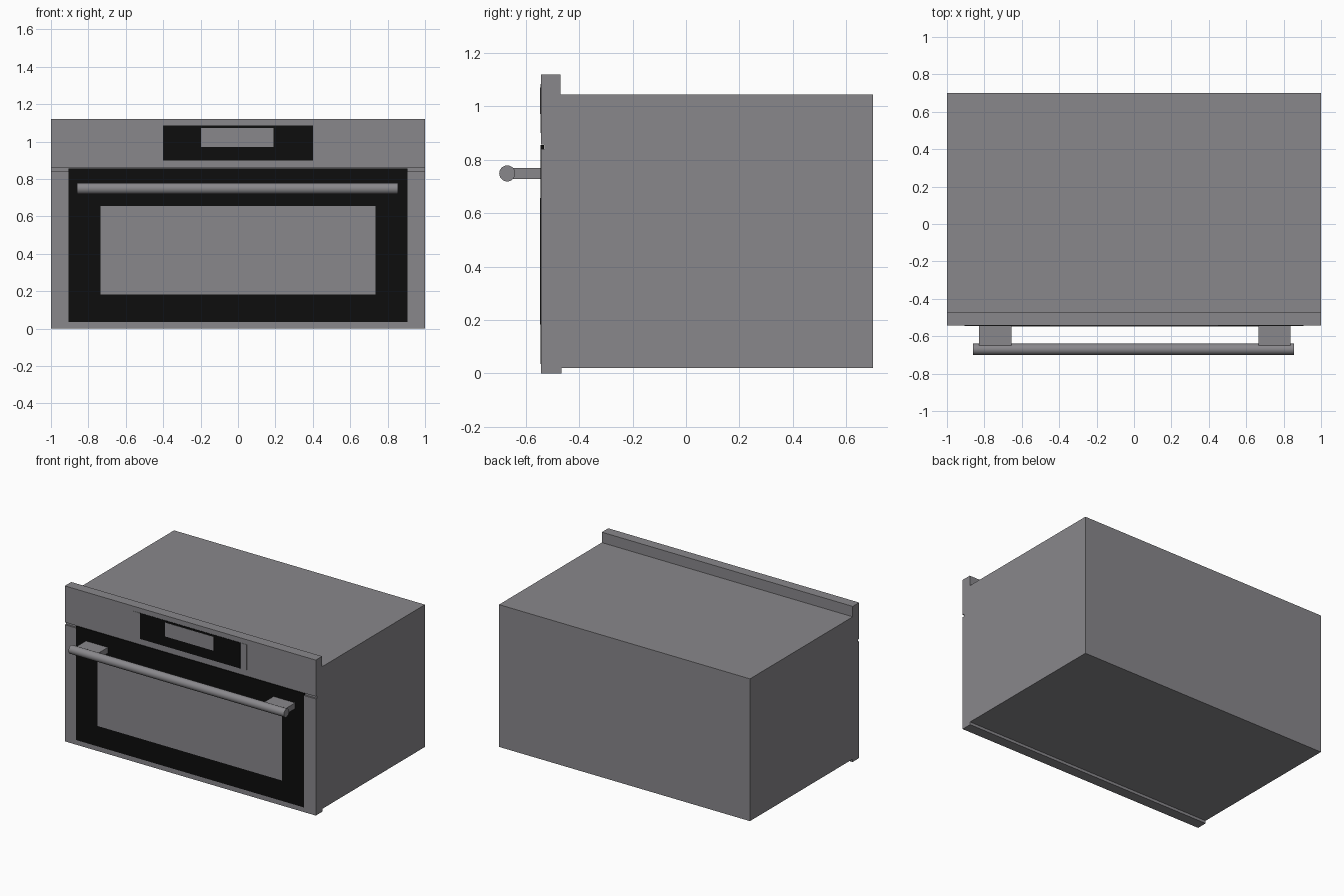
import bpy, bmesh, math

if "Cube" in bpy.data.objects:
    bpy.data.objects.remove(bpy.data.objects["Cube"])


def material(name, rgb):
    m = bpy.data.materials.new(name)
    m.diffuse_color = (*rgb, 1)
    m.use_nodes = True
    m.node_tree.nodes["Principled BSDF"].inputs["Base Color"].default_value = m.diffuse_color
    return m


STEEL = material("steel_grey", (0.25, 0.245, 0.26))
BLACK = material("glass_black", (0.004, 0.004, 0.004))


def finish(name, bm, mat):
    bmesh.ops.recalc_face_normals(bm, faces=bm.faces)
    me = bpy.data.meshes.new(name)
    bm.to_mesh(me)
    bm.free()
    me.materials.append(mat)
    ob = bpy.data.objects.new(name, me)
    bpy.context.collection.objects.link(ob)
    return ob


def box(name, x, y, z, mat):
    bm = bmesh.new()
    bmesh.ops.create_cube(bm, size=1)
    for v in bm.verts:
        v.co = [r[0] if c < 0 else r[1] for c, r in zip(v.co, (x, y, z))]
    return finish(name, bm, mat)


FRONT = -0.543   # face of the door and control panel


def extrude_x(name, profile, x0, x1, mat):
    bm = bmesh.new()
    face = bm.faces.new([bm.verts.new((x0, y, z)) for y, z in profile])
    ext = bmesh.ops.extrude_face_region(bm, geom=[face], use_keep_orig=True)
    for g in ext["geom"]:
        if isinstance(g, bmesh.types.BMVert):
            g.co.x = x1
    return finish(name, bm, mat)


# Cabinet, with a front fascia that is split by a shallow groove above the door
extrude_x("cabinet_and_fascia", [
    (FRONT, 0), (-0.467, 0), (-0.467, 0.02), (0.70, 0.02), (0.70, 1.045),
    (-0.47, 1.045), (-0.47, 1.12), (FRONT, 1.12), (FRONT, 0.858),
    (-0.531, 0.858), (-0.531, 0.84), (FRONT, 0.84)], -1, 1, STEEL)

# Door glass, its top edge in the groove, and the window
box("door_glass", (-0.907, 0.907), (FRONT - 0.003, FRONT + 0.001), (0.035, 0.843), BLACK)
box("door_glass_top_edge", (-0.907, 0.907), (FRONT - 0.003, -0.532), (0.841, 0.856), BLACK)
box("door_window", (-0.735, 0.735), (FRONT - 0.0045, FRONT), (0.183, 0.657), STEEL)

# Control plate, dark panel and display
box("control_plate", (-0.45, 0.45), (FRONT - 0.002, FRONT + 0.001), (0.90, 1.085), STEEL)
box("control_panel", (-0.4, 0.4), (FRONT - 0.0032, FRONT), (0.90, 1.085), BLACK)
box("display", (-0.198, 0.19), (FRONT - 0.0045, FRONT), (0.972, 1.072), STEEL)

# Handle brackets and bar
for side, x in (("left", (-0.83, -0.655)), ("right", (0.665, 0.838))):
    box("handle_bracket_" + side, x, (-0.66, FRONT - 0.001), (0.728, 0.77), STEEL)

R, N = 0.03, 32
bar = extrude_x("handle_bar", [
    (-0.67 + R * math.cos(2 * math.pi * i / N), 0.749 + R * math.sin(2 * math.pi * i / N))
    for i in range(N)], -0.861, 0.855, STEEL)
bpy.ops.object.select_all(action='DESELECT')
bar.select_set(True)
bpy.context.view_layer.objects.active = bar
bpy.ops.object.shade_smooth_by_angle(angle=math.radians(30))
